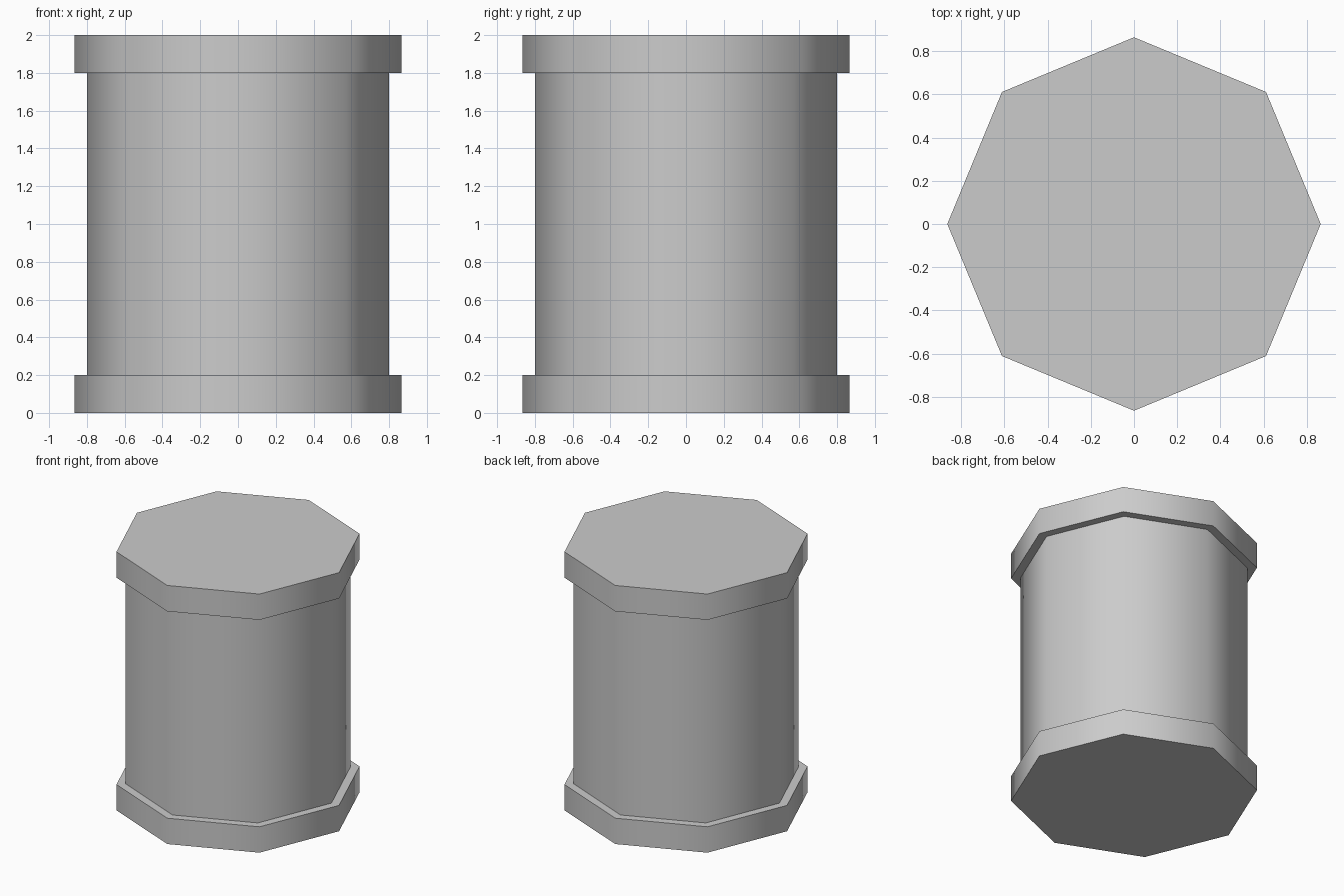
import bpy
import math

cube = bpy.data.objects.get("Cube")
if cube:
    bpy.data.objects.remove(cube, do_unlink=True)

# One plain grey for the whole pillar
GREY = (0.6, 0.6, 0.6, 1.0)
grey = bpy.data.materials.new("plain_grey")
grey.use_nodes = True
grey.diffuse_color = GREY
grey.node_tree.nodes["Principled BSDF"].inputs["Base Color"].default_value = GREY


def octagon(name, radius, bottom, top, fill):
    """Eight-sided drum with corners on the axes and softly shaded sides."""
    bpy.ops.mesh.primitive_cylinder_add(
        vertices=8, radius=radius, depth=top - bottom,
        end_fill_type=fill, location=(0, 0, (bottom + top) / 2))
    drum = bpy.context.object
    drum.name = name
    drum.data.materials.append(grey)
    bpy.ops.object.shade_smooth_by_angle(angle=math.radians(60))
    return drum


# Base and cap rims, with an open shaft between them
octagon("base_rim", 0.865, 0.0, 0.2, 'NGON')
octagon("shaft", 0.80, 0.2, 1.8, 'NOTHING')
octagon("cap_rim", 0.865, 1.8, 2.0, 'NGON')
